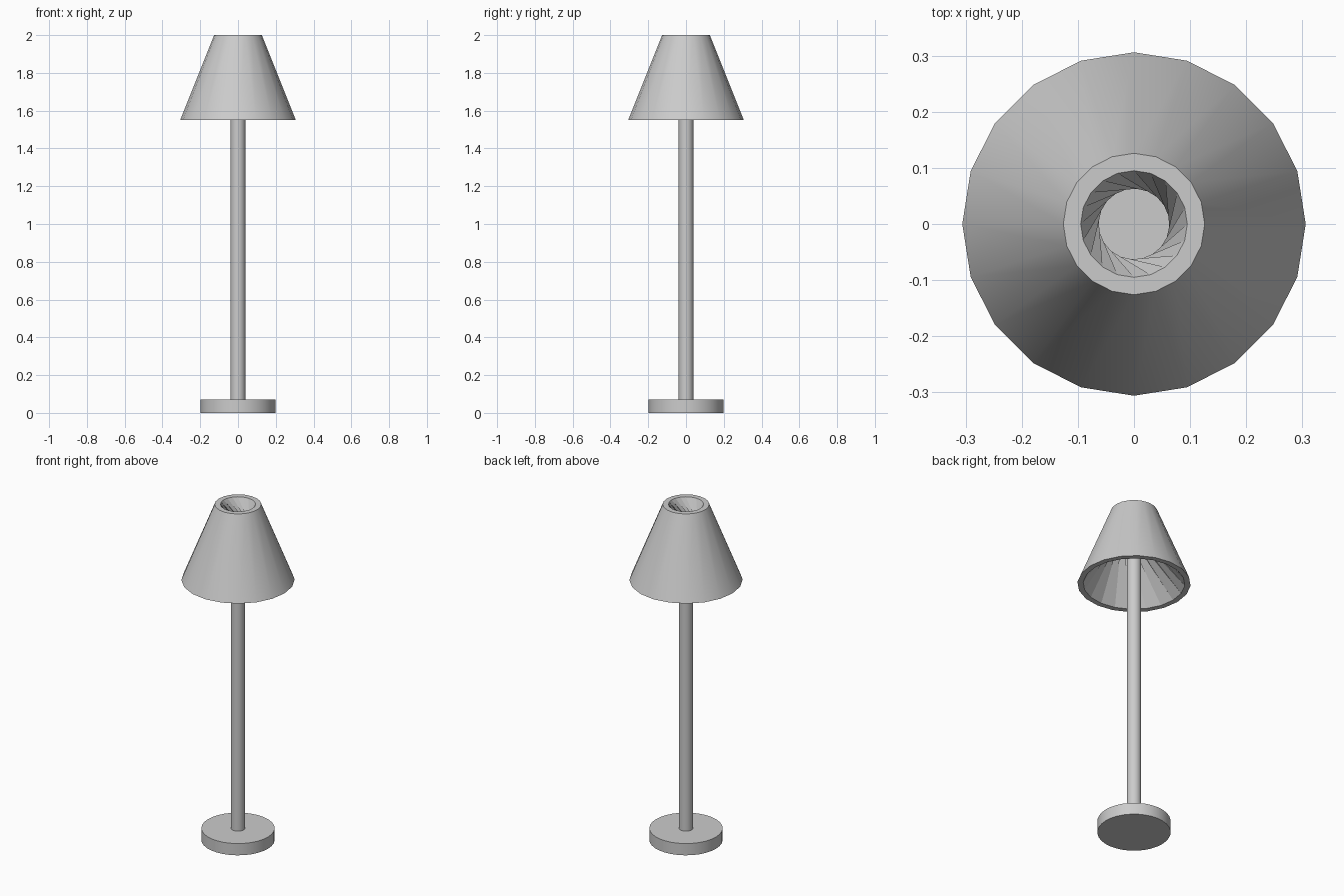
import bpy, bmesh
from math import cos, sin, tau

if "Cube" in bpy.data.objects:
    bpy.data.objects.remove(bpy.data.objects["Cube"])


def finish(ob, angle=0.52):
    bpy.ops.object.select_all(action='DESELECT')
    ob.select_set(True)
    bpy.context.view_layer.objects.active = ob
    bpy.ops.object.shade_smooth_by_angle(angle=angle)


def cylinder(name, r, z0, z1, sides=32):
    bpy.ops.mesh.primitive_cylinder_add(vertices=sides, radius=r, depth=z1 - z0,
                                        location=(0, 0, (z0 + z1) / 2))
    ob = bpy.context.object
    ob.name = name
    finish(ob)
    return ob


# Foot, stem and the plate that carries the shade
cylinder("base", 0.198, 0.0, 0.07)
cylinder("pole", 0.039, 0.07, 1.87)
cylinder("shade_plate", 0.08, 1.87, 1.88)

# Shade: thick 20-sided cone whose inner wall is twisted into a narrow neck
N, TWIST = 20, 7
bm = bmesh.new()


def ring(r, z):
    return [bm.verts.new((r * cos(tau * i / N), r * sin(tau * i / N), z))
            for i in range(N)]


out_low, out_top = ring(0.306, 1.55), ring(0.126, 2.0)
in_low, in_top = ring(0.275, 1.55), ring(0.095, 2.0)
for i in range(N):
    j = (i + 1) % N
    a, b = (i - TWIST) % N, (i - TWIST + 1) % N
    bm.faces.new((out_low[i], out_low[j], out_top[j], out_top[i]))
    bm.faces.new((out_top[i], out_top[j], in_top[j], in_top[i]))
    bm.faces.new((in_low[i], in_low[j], out_low[j], out_low[i]))
    bm.faces.new((in_top[i], in_top[j], in_low[b]))
    bm.faces.new((in_top[i], in_low[b], in_low[a]))
bmesh.ops.recalc_face_normals(bm, faces=bm.faces)
mesh = bpy.data.meshes.new("lampshade")
bm.to_mesh(mesh)
bm.free()
shade = bpy.data.objects.new("lampshade", mesh)
bpy.context.collection.objects.link(shade)
finish(shade)
